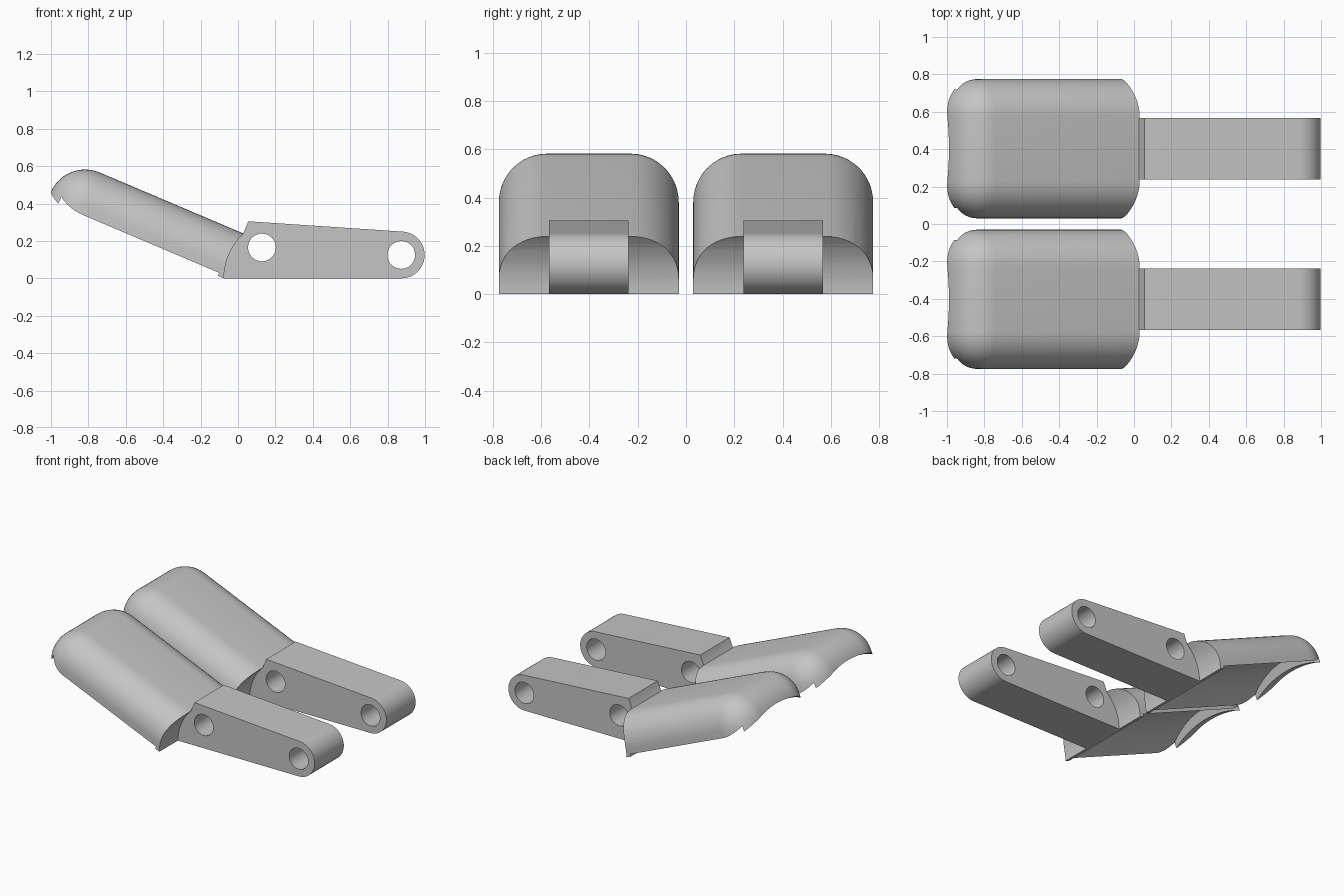
import bpy, bmesh, math
from mathutils import Matrix, Vector

if "Cube" in bpy.data.objects:
    bpy.data.objects.remove(bpy.data.objects["Cube"])

grey = bpy.data.materials.new("mid_grey")
grey.use_nodes = True
colour = (0.56, 0.56, 0.56, 1)
grey.diffuse_color = colour
grey.node_tree.nodes["Principled BSDF"].inputs["Base Color"].default_value = colour

SPACING = 0.4025      # centre line of each unit
HALF = 0.3725         # half width of the pad
SLOPE = math.radians(23)


def to_object(bm, name):
    bmesh.ops.recalc_face_normals(bm, faces=bm.faces[:])
    mesh = bpy.data.meshes.new(name)
    bm.to_mesh(mesh)
    bm.free()
    obj = bpy.data.objects.new(name, mesh)
    bpy.context.collection.objects.link(obj)
    mesh.materials.append(grey)
    return obj


def prism(name, outline, half):
    """Extrude an x-z outline along y, centred on y = 0."""
    bm = bmesh.new()
    face = bm.faces.new([bm.verts.new((x, -half, z)) for x, z in outline])
    new = bmesh.ops.extrude_face_region(bm, geom=[face])["geom"]
    verts = [v for v in new if isinstance(v, bmesh.types.BMVert)]
    bmesh.ops.translate(bm, verts=verts, vec=(0, 2 * half, 0))
    return to_object(bm, name)


def arc(cx, cz, r, start, end, steps):
    angles = [math.radians(start + (end - start) * i / steps) for i in range(steps + 1)]
    return [(cx + r * math.cos(a), cz + r * math.sin(a)) for a in angles]


def disc(name, cx, cz, r, half):
    return prism(name, arc(cx, cz, r, 0, 360, 64)[:-1], half)


def hollow(name, top, r, start, end):
    """Arched cutter lying along the slope, from start to end up the pad."""
    edge = 0.45
    low = math.degrees(math.acos(edge / r))
    outline = arc(0, top - r, r, low, 180 - low, 32) + [(-edge, -0.4), (edge, -0.4)]
    obj = prism(name, outline, (end - start) / 2)
    obj.data.transform(Matrix.Rotation(SLOPE, 4, "Y")
                       @ Matrix.Translation((-(start + end) / 2, 0, 0))
                       @ Matrix.Rotation(math.radians(90), 4, "Z"))
    return obj


def cut(obj, cutters):
    for cutter in cutters:
        cutter.hide_render = True
        mod = obj.modifiers.new("cut", "BOOLEAN")
        mod.operation = "DIFFERENCE"
        mod.solver = "EXACT"
        mod.object = cutter
    graph = bpy.context.evaluated_depsgraph_get()
    mesh = bpy.data.meshes.new_from_object(obj.evaluated_get(graph))
    obj.modifiers.clear()
    obj.data = mesh
    for cutter in cutters:
        bpy.data.objects.remove(cutter)


# Sloping pad: a box rounded along its top and around its tip
length, height, start, base, radius = 1.252, 0.261, -0.15, -0.029, 0.2
bm = bmesh.new()
bmesh.ops.create_cube(bm, size=1)
bmesh.ops.scale(bm, verts=bm.verts[:], vec=(length, 2 * HALF, height))
rounded = []
for e in bm.edges:
    mid = (e.verts[0].co + e.verts[1].co) / 2
    at_tip, at_top, at_side = mid.x < -0.1, mid.z > 0.01, abs(mid.y) > 0.01
    if (at_top and at_side and abs(mid.x) < 0.1) or (at_tip and (at_top or (at_side and abs(mid.z) < 0.01))):
        rounded.append(e)
bmesh.ops.bevel(bm, geom=rounded, offset=radius, segments=12, profile=0.5, affect="EDGES")
bmesh.ops.translate(bm, verts=bm.verts[:], vec=(-start - length / 2, 0, base + height / 2))
bmesh.ops.rotate(bm, verts=bm.verts[:], cent=(0, 0, 0), matrix=Matrix.Rotation(SLOPE, 3, "Y"))
pad = to_object(bm, "pad")

# Concave hinge end, and an arched underside with a wall at the heel and a lip at the tip
cut(pad, [
    disc("hinge_cutter", 0.25, 0, 0.325, 0.6),
    hollow("underside_cutter", 0.13, 0.56, 0.105, 1.04),
    hollow("lip_cutter", 0.06, 0.78, 0.8, 1.3),
])

# Straight arm with a round end and two pin holes
outline = [(-0.075, 0)] + arc(0.873, 0.125, 0.125, -90, 86, 24)
outline += [(0.055, 0.305), (0.03, 0.245), (-0.04, 0.17), (-0.08, 0.08)]
arm = prism("arm", outline, 0.164)
cut(arm, [disc("pin_cutter", 0.128, 0.165, 0.074, 0.4),
          disc("end_pin_cutter", 0.873, 0.125, 0.074, 0.4)])

# Smooth the curves, then place a copy on each side
bpy.ops.object.select_all(action="DESELECT")
for part in (pad, arm):
    part.select_set(True)
bpy.context.view_layer.objects.active = pad
bpy.ops.object.shade_smooth_by_angle(angle=math.radians(30))
for part in (pad, arm):
    twin = part.copy()
    bpy.context.collection.objects.link(twin)
    base_name = part.name
    part.name, twin.name = "front_" + base_name, "back_" + base_name
    part.location = Vector((0, -SPACING, 0))
    twin.location = Vector((0, SPACING, 0))
